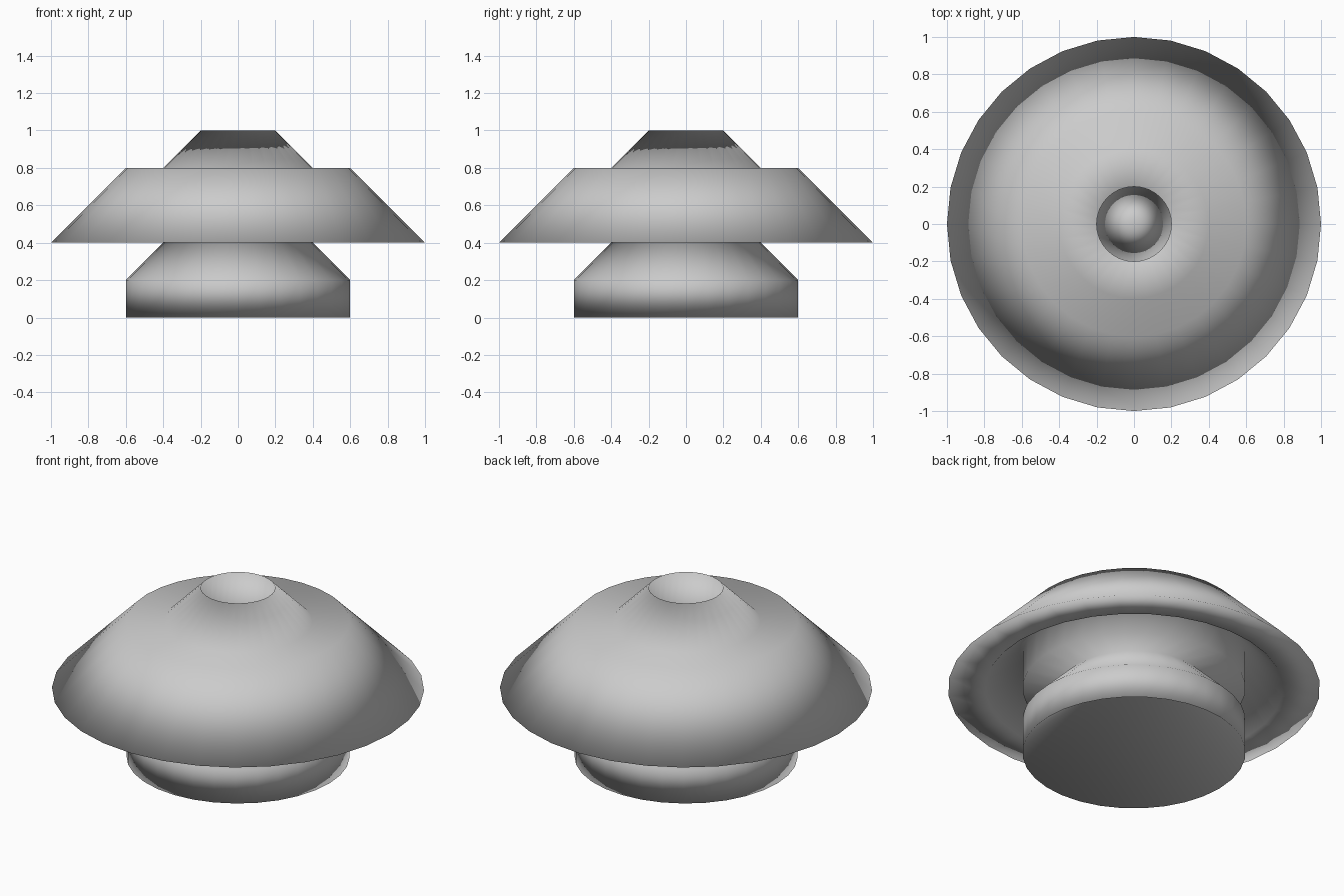
import bpy, bmesh, math

if "Cube" in bpy.data.objects:
    bpy.data.objects.remove(bpy.data.objects["Cube"])

SIDES = 32

def lathe(name, profile):
    """Revolve a closed (radius, height) outline around z, smooth shaded."""
    bm = bmesh.new()
    rings = []
    for r, z in profile:
        if r == 0:
            rings.append([bm.verts.new((0, 0, z))] * SIDES)
        else:
            rings.append([bm.verts.new((r * math.cos(2 * math.pi * i / SIDES),
                                        r * math.sin(2 * math.pi * i / SIDES), z))
                          for i in range(SIDES)])
    for k, a in enumerate(rings):
        b = rings[(k + 1) % len(rings)]
        for i in range(SIDES):
            j = (i + 1) % SIDES
            corners = list(dict.fromkeys((a[i], a[j], b[j], b[i])))
            bm.faces.new(corners).smooth = True
    bmesh.ops.recalc_face_normals(bm, faces=bm.faces)
    mesh = bpy.data.meshes.new(name)
    bm.to_mesh(mesh)
    bm.free()
    obj = bpy.data.objects.new(name, mesh)
    bpy.context.collection.objects.link(obj)
    return obj

outline = [
    (0, 0.5), (0.6, 0),                 # hollow cone under the base
    (0.6, 0.2), (0.4, 0.4),             # base wall and shoulder
    (0.6, 0.4), (0.6, 0.6), (0.8, 0.4), # collar and groove under the brim
    (1.0, 0.4), (0.6, 0.8),             # wide brim
    (0.4, 0.8), (0.2, 1.0),             # neck
    (0.2, 0.8),                         # hole in the top
]
lathe("turned_body", outline)
